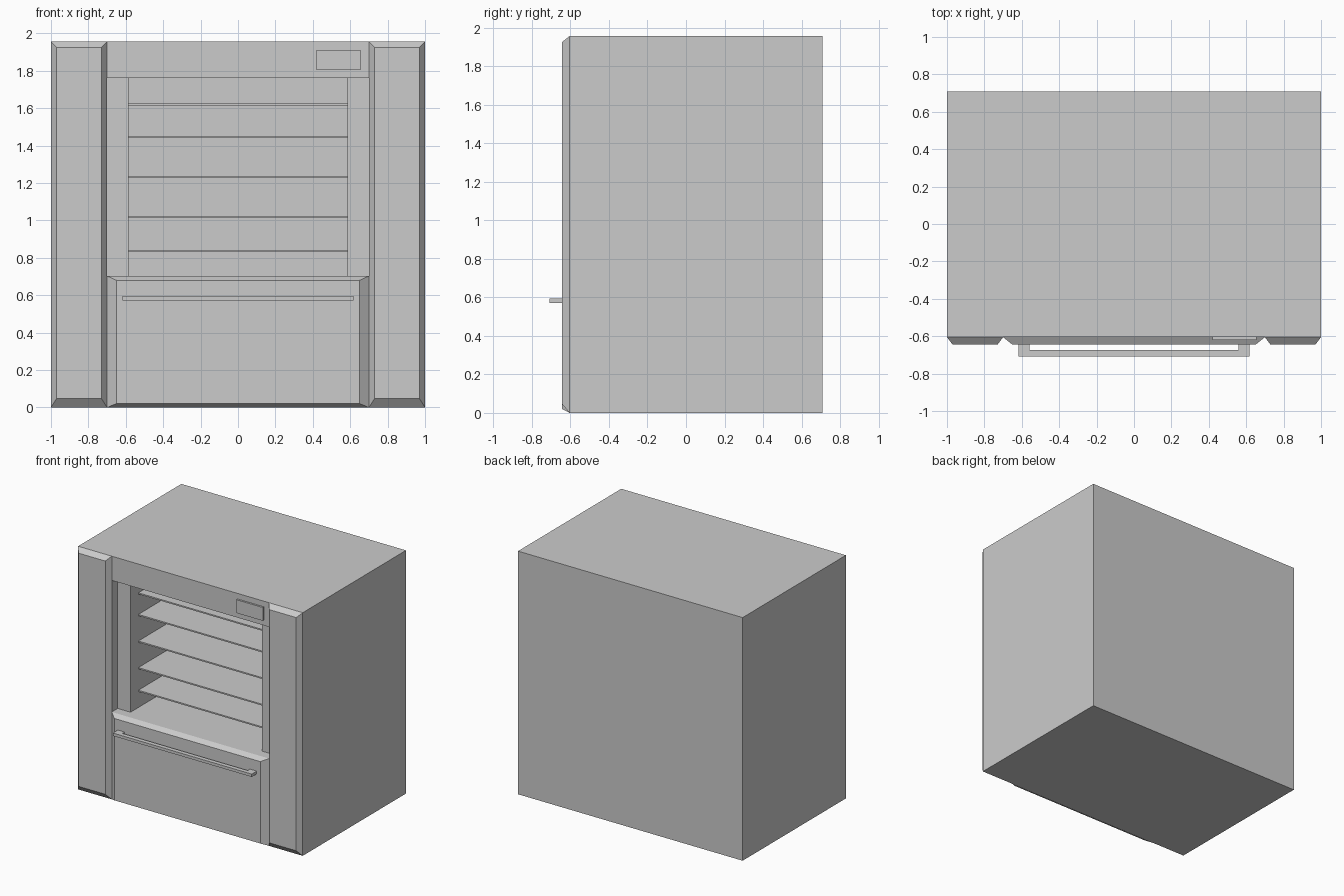
import bpy

if "Cube" in bpy.data.objects:
    bpy.data.objects.remove(bpy.data.objects["Cube"])

FRONT, FACE, BACK = -0.605, -0.645, 0.708
TOP, FLOOR, CEIL = 1.957, 0.703, 1.762


def mesh_object(name, verts, faces):
    mesh = bpy.data.meshes.new(name)
    mesh.from_pydata(verts, [], faces)
    obj = bpy.data.objects.new(name, mesh)
    bpy.context.collection.objects.link(obj)
    return obj


def panel(name, back, front, y_back, y_front):
    """Block whose front rectangle (x0, x1, z0, z1) may differ from its back one."""
    verts = []
    for (x0, x1, z0, z1), y in ((front, y_front), (back, y_back)):
        verts += [(x0, y, z0), (x1, y, z0), (x1, y, z1), (x0, y, z1)]
    faces = [(0, 1, 2, 3), (7, 6, 5, 4), (0, 4, 5, 1),
             (1, 5, 6, 2), (2, 6, 7, 3), (3, 7, 4, 0)]
    return mesh_object(name, verts, faces)


def box(name, x0, x1, y0, y1, z0, z1):
    rect = (x0, x1, z0, z1)
    return panel(name, rect, rect, y1, y0)


def cut(target, cutter):
    mod = target.modifiers.new("cut", 'BOOLEAN')
    mod.operation = 'DIFFERENCE'
    mod.solver = 'EXACT'
    mod.object = cutter
    bpy.context.view_layer.objects.active = target
    bpy.ops.object.modifier_apply(modifier=mod.name)
    bpy.data.objects.remove(cutter)


# Cabinet body with a shallow front recess and a deep display cavity
body = box("cabinet_body", -1, 1, FRONT, BACK, 0, TOP)
cut(body, box("recess_cutter", -0.7, 0.7, -0.8, -0.53, FLOOR, CEIL))
cut(body, box("cavity_cutter", -0.586, 0.586, -0.8, 0.62, FLOOR, CEIL))

# Bevelled side pillars
for side, s in (("left", -1), ("right", 1)):
    outer = sorted((s * 0.7, s * 1.0))
    inner = sorted((s * 0.73, s * 0.97))
    panel(side + "_pillar", (*outer, 0, TOP), (*inner, 0.048, 1.925), FRONT, FACE)

# Bevelled drawer front
panel("drawer_front", (-0.7, 0.7, 0, FLOOR), (-0.65, 0.65, 0.021, 0.68), FRONT, FACE)

# Drawer handle: one U-shaped bar, extruded from its plan outline
plan = [(-0.618, FACE), (-0.618, -0.708), (0.618, -0.708), (0.618, FACE),
        (0.558, FACE), (0.558, -0.673), (-0.558, -0.673), (-0.558, FACE)]
n = len(plan)
verts = [(x, y, z) for z in (0.572, 0.595) for x, y in plan]
quads = [(0, 1, 6, 7), (1, 2, 5, 6), (2, 3, 4, 5)]
faces = [tuple(reversed(q)) for q in quads] + [tuple(i + n for i in q) for q in quads]
faces += [(i, (i + 1) % n, (i + 1) % n + n, i + n) for i in range(n)]
mesh_object("drawer_handle", verts, faces)

# Control display on the header
box("control_display", 0.42, 0.655, -0.62, FRONT, 1.805, 1.912)

# Thin shelves
for i, z in enumerate((0.842, 1.024, 1.238, 1.452, 1.626)):
    box(f"shelf_{i + 1}", -0.586, 0.586, -0.43, 0.62, z - 0.011, z)
